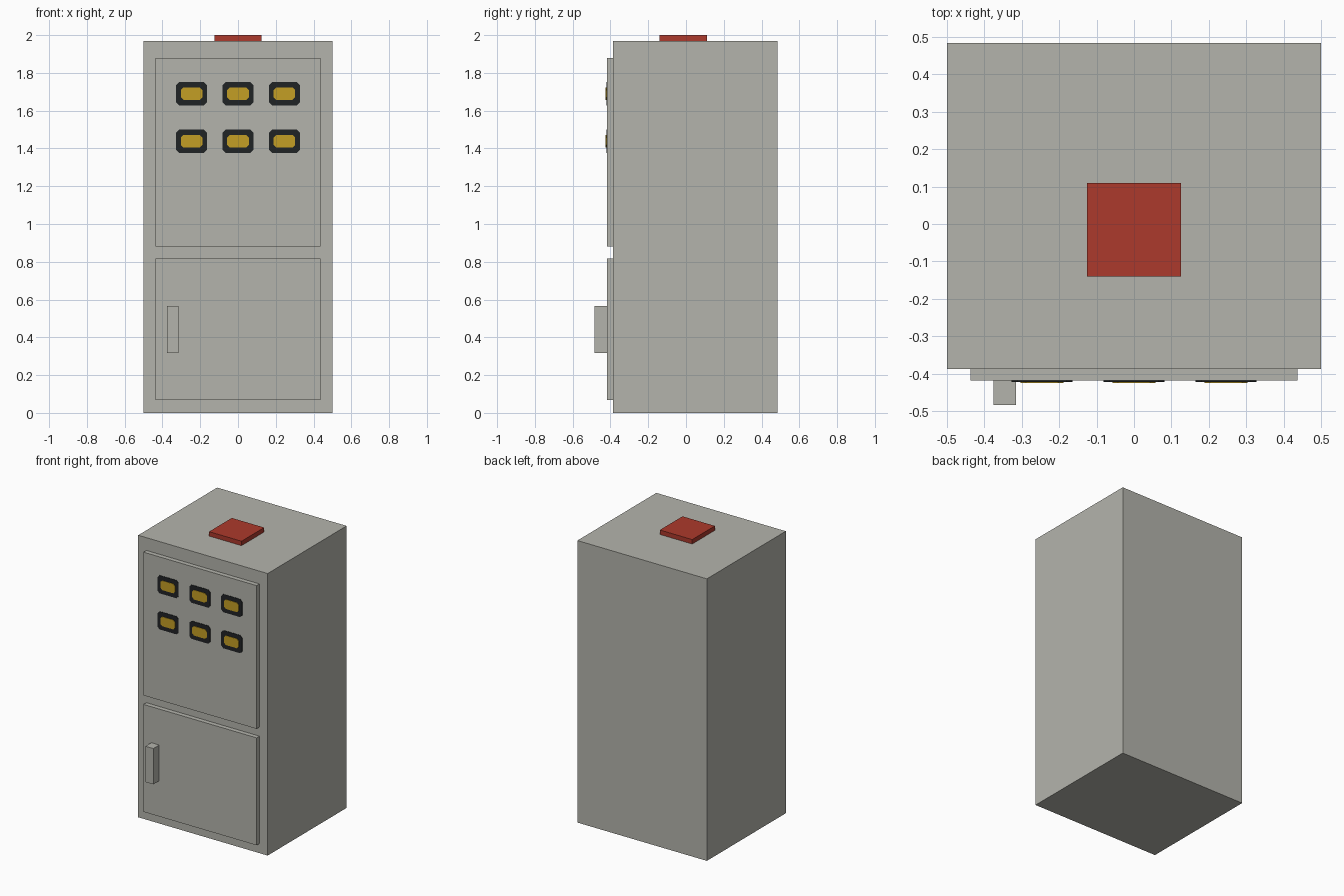
import bpy
import bmesh

cube = bpy.data.objects.get("Cube")
if cube:
    bpy.data.objects.remove(cube, do_unlink=True)


def material(name, rgb):
    m = bpy.data.materials.new(name)
    m.use_nodes = True
    m.diffuse_color = (*rgb, 1)
    m.node_tree.nodes["Principled BSDF"].inputs["Base Color"].default_value = (*rgb, 1)
    return m


GREY = material("warm grey paint", (0.456, 0.456, 0.413))
RED = material("red", (0.413, 0.041, 0.025))
BLACK = material("black", (0.0144, 0.0168, 0.0185))
YELLOW = material("amber yellow", (0.552, 0.342, 0.018))


def finish(name, bm, mat):
    bmesh.ops.recalc_face_normals(bm, faces=bm.faces)
    mesh = bpy.data.meshes.new(name)
    bm.to_mesh(mesh)
    bm.free()
    mesh.materials.append(mat)
    obj = bpy.data.objects.new(name, mesh)
    bpy.context.scene.collection.objects.link(obj)
    return obj


def box(name, x, y, z, mat):
    """Box from (min, max) pairs along each axis."""
    bm = bmesh.new()
    bmesh.ops.create_cube(bm, size=1)
    for v in bm.verts:
        v.co = [a + (c + 0.5) * (b - a) for c, (a, b) in zip(v.co, (x, y, z))]
    return finish(name, bm, mat)


def plate(name, cx, cz, w, h, cut, y_back, y_front, mat):
    """Thin upright plate with clipped corners."""
    a, b = w / 2, h / 2
    outline = [(a, b - cut), (a - cut, b), (cut - a, b), (-a, b - cut),
               (-a, cut - b), (cut - a, -b), (a - cut, -b), (a, cut - b)]
    bm = bmesh.new()
    face = bm.faces.new([bm.verts.new((cx + px, y_back, cz + pz)) for px, pz in outline])
    ext = bmesh.ops.extrude_face_region(bm, geom=[face], use_keep_orig=True)
    for v in ext["geom"]:
        if isinstance(v, bmesh.types.BMVert):
            v.co.y = y_front
    return finish(name, bm, mat)


# Cabinet shell, doors and handle
BODY_Y, DOOR_Y = -0.387, -0.419
box("cabinet_body", (-0.5, 0.5), (BODY_Y, 0.484), (0, 1.969), GREY)
box("upper_door", (-0.437, 0.437), (DOOR_Y, BODY_Y), (0.88, 1.88), GREY)
box("lower_door", (-0.437, 0.437), (DOOR_Y, BODY_Y), (0.067, 0.817), GREY)
box("door_handle", (-0.376, -0.315), (-0.484, DOOR_Y), (0.316, 0.566), GREY)

# Warning lamp on the roof
box("roof_lamp", (-0.125, 0.125), (-0.14, 0.11), (1.969, 2.0), RED)

# Two rows of three indicator windows
for row, z in (("upper", 1.69), ("lower", 1.438)):
    for side, x in (("right", -0.246), ("middle", 0), ("left", 0.246)):
        plate(f"{row}_{side}_gauge_frame", x, z, 0.162, 0.125, 0.016,
              DOOR_Y, DOOR_Y - 0.003, BLACK)
        plate(f"{row}_{side}_gauge_window", x, z, 0.114, 0.066, 0.014,
              DOOR_Y - 0.003, DOOR_Y - 0.006, YELLOW)
